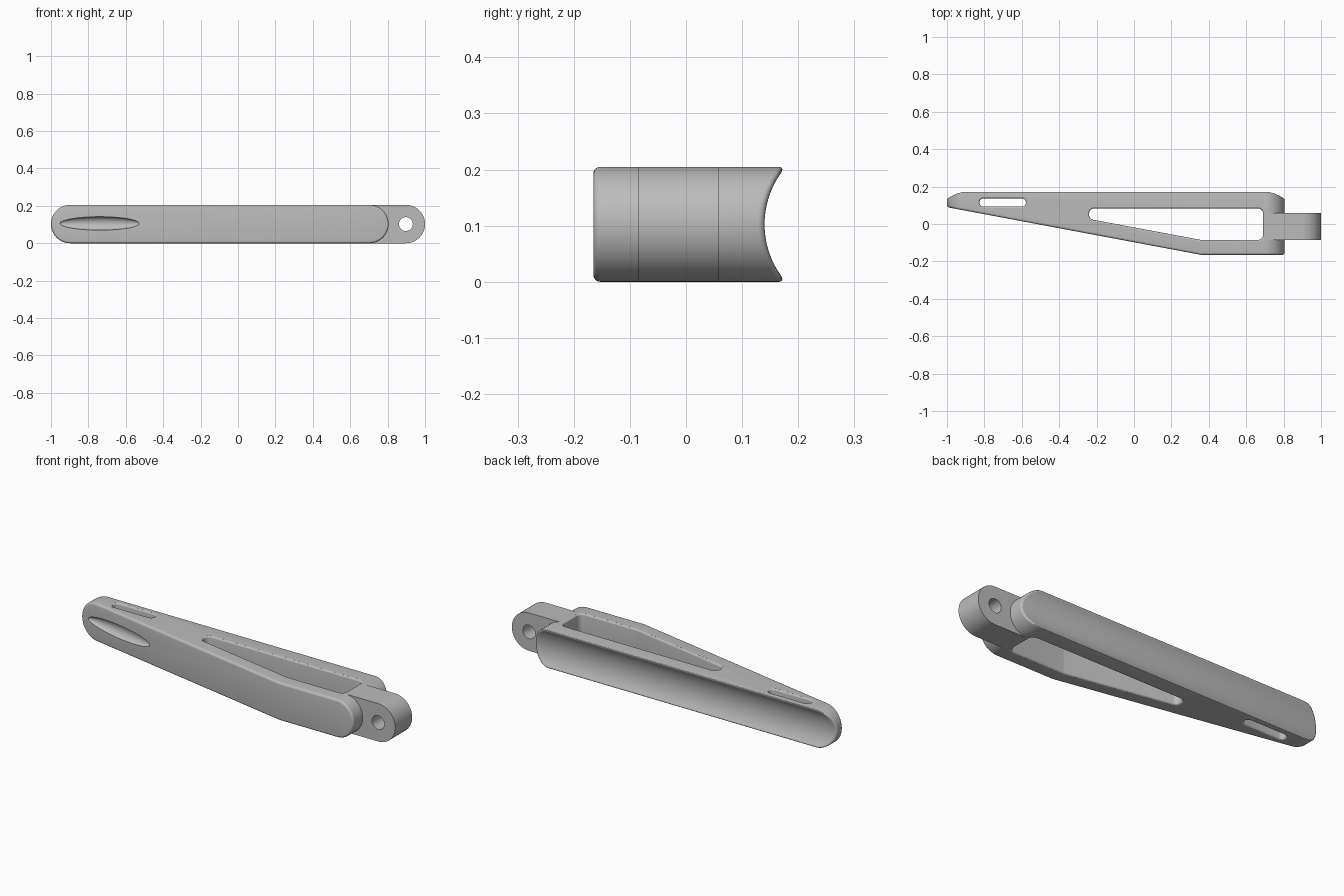
import bpy, bmesh, math
from mathutils import Matrix

if "Cube" in bpy.data.objects:
    bpy.data.objects.remove(bpy.data.objects["Cube"], do_unlink=True)

R = 0.1025                    # half height of the handle
XL, XR = -1 + R, 0.805 - R    # centres of the rounded ends
BEND = 0.36                   # where the sloped front turns straight
FILLET = 0.012
N = 32                        # segments per rounded end

grey = bpy.data.materials.new("grey")
grey.use_nodes = True
grey.diffuse_color = (0.5, 0.5, 0.5, 1)
grey.node_tree.nodes["Principled BSDF"].inputs["Base Color"].default_value = (0.5, 0.5, 0.5, 1)


def make_object(name, bm):
    bmesh.ops.recalc_face_normals(bm, faces=bm.faces)
    mesh = bpy.data.meshes.new(name)
    bm.to_mesh(mesh)
    bm.free()
    mesh.materials.append(grey)
    obj = bpy.data.objects.new(name, mesh)
    bpy.context.collection.objects.link(obj)
    return obj


def select(obj):
    bpy.ops.object.select_all(action='DESELECT')
    obj.select_set(True)
    bpy.context.view_layer.objects.active = obj


def cut(obj, cutter):
    select(obj)
    mod = obj.modifiers.new("cut", 'BOOLEAN')
    mod.operation, mod.solver, mod.object = 'DIFFERENCE', 'EXACT', cutter
    bpy.ops.object.modifier_apply(modifier=mod.name)
    bpy.data.objects.remove(cutter, do_unlink=True)


def smooth(obj):
    select(obj)
    bpy.ops.object.shade_smooth_by_angle(angle=math.radians(30))


def loft(bm, rings):
    """Skin a list of closed point rings, leaving the ends open."""
    rows = [[bm.verts.new(p) for p in ring] for ring in rings]
    for a, b in zip(rows, rows[1:]):
        for i in range(len(a)):
            j = (i + 1) % len(a)
            bm.faces.new((a[i], a[j], b[j], b[i]))
    return rows


def front_y(x):
    return max(-0.165, 0.09 - (x + 1) * 0.1875)


def back_y(z):
    return 0.297 - math.sqrt(0.157 ** 2 - (z - R) ** 2)


def stadium(inset):
    r = R - inset
    half = [math.pi * (i / N - 0.5) for i in range(N + 1)]
    right = [(XR + r * math.cos(a), R + r * math.sin(a)) for a in half]
    left = [(XL - r * math.cos(a), R - r * math.sin(a)) for a in half]
    return right + [(BEND, R + r)] + left + [(BEND, R - r)]


def make_body():
    steps = [math.pi / 2 * i / 5 for i in range(6)]
    rounds = [(FILLET * (1 - math.sin(t)), FILLET * (1 - math.cos(t))) for t in steps]
    rings = [[(x, front_y(x) + d, z) for x, z in stadium(o)] for o, d in rounds]
    rings += [[(x, back_y(z) - d, z) for x, z in stadium(o)] for o, d in reversed(rounds)]
    bm = bmesh.new()
    rows = loft(bm, rings)
    front, back = rows[0], rows[-1]
    # front face in upright strips, pairing upper and lower edge
    h = N // 2
    top = list(range(h, N + 3 + h))
    low = list(range(h, -1, -1)) + list(range(2 * N + 3, N + 1 + h, -1))
    for k in range(len(top) - 1):
        ids = dict.fromkeys((top[k], top[k + 1], low[k + 1], low[k]))
        bm.faces.new([front[i] for i in ids])
    # hollow back in lengthwise strips
    for i in range(N):
        ids = [i, i + 1]
        if i == N - 1:
            ids.append(N + 1)
        ids += [2 * N + 1 - i, 2 * N + 2 - i]
        if i == 0:
            ids.append(2 * N + 3)
        bm.faces.new([back[k] for k in ids])
    return make_object("handle_body", bm)


def rounded_outline(centres, r):
    """Outline around circles at counter-clockwise convex centres."""
    pts, n = [], len(centres)
    for i, (cx, cy) in enumerate(centres):
        px, py = centres[i - 1]
        qx, qy = centres[(i + 1) % n]
        a = math.atan2(cy - py, cx - px) - math.pi / 2
        turn = (math.atan2(qy - cy, qx - cx) - math.pi / 2 - a) % (2 * math.pi)
        pts += [(cx + r * math.cos(a + turn * k / 10), cy + r * math.sin(a + turn * k / 10))
                for k in range(11)]
    return pts


def opening_cutter(centres, r, rim=0.009):
    """Upright through-cutter that flares into a rounded rim at both ends."""
    steps = [math.radians(a) for a in (10, 30, 50, 70, 90)]
    levels = [(rim * (1 - math.sin(t)), rim * (1 - math.cos(t))) for t in steps]
    levels = [(levels[0][0], -0.03)] + levels
    levels += [(o, 2 * R - z) for o, z in reversed(levels)]
    bm = bmesh.new()
    rows = loft(bm, [[(x, y, z) for x, y in rounded_outline(centres, r + o)] for o, z in levels])
    bm.faces.new(rows[0])
    bm.faces.new(rows[-1])
    return make_object("opening_cutter", bm)


def dimple_cutter():
    bm = bmesh.new()
    bmesh.ops.create_uvsphere(bm, u_segments=32, v_segments=32, radius=1)
    x = -0.74
    place = (Matrix.Translation((x, front_y(x), 0.106)) @ Matrix.Rotation(-math.atan(0.1875), 4, 'Z')
             @ Matrix.Diagonal((0.215, 0.03, 0.036, 1)) @ Matrix.Rotation(math.pi / 2, 4, 'Y'))
    bmesh.ops.transform(bm, matrix=place, verts=bm.verts)
    return make_object("dimple_cutter", bm)


def make_tongue():
    arc = [math.pi * (i / N - 0.5) for i in range(N + 1)]
    outline = [(XR, 0)] + [(1 - R + R * math.cos(a), R + R * math.sin(a)) for a in arc] + [(XR, 2 * R)]
    bm = bmesh.new()
    rows = loft(bm, [[(x, y, z) for x, z in outline] for y in (-0.085, 0.059)])
    for row in rows:
        bm.faces.new(row)
    tongue = make_object("hinge_tongue", bm)
    # pin hole
    bm = bmesh.new()
    bmesh.ops.create_cone(bm, cap_ends=True, segments=40, radius1=0.037, radius2=0.037, depth=1,
                          matrix=Matrix.Translation((1 - R, 0, R)) @ Matrix.Rotation(math.pi / 2, 4, 'X'))
    cut(tongue, make_object("pin_cutter", bm))
    return tongue


body = make_body()
# long tapered window and short slot
cut(body, opening_cutter([(-0.212, 0.05), (0.36, -0.057), (0.662, -0.057), (0.662, 0.055), (-0.212, 0.055)], 0.028))
cut(body, opening_cutter([(-0.805, 0.115), (-0.6, 0.115)], 0.022))
cut(body, dimple_cutter())
smooth(body)
smooth(make_tongue())
